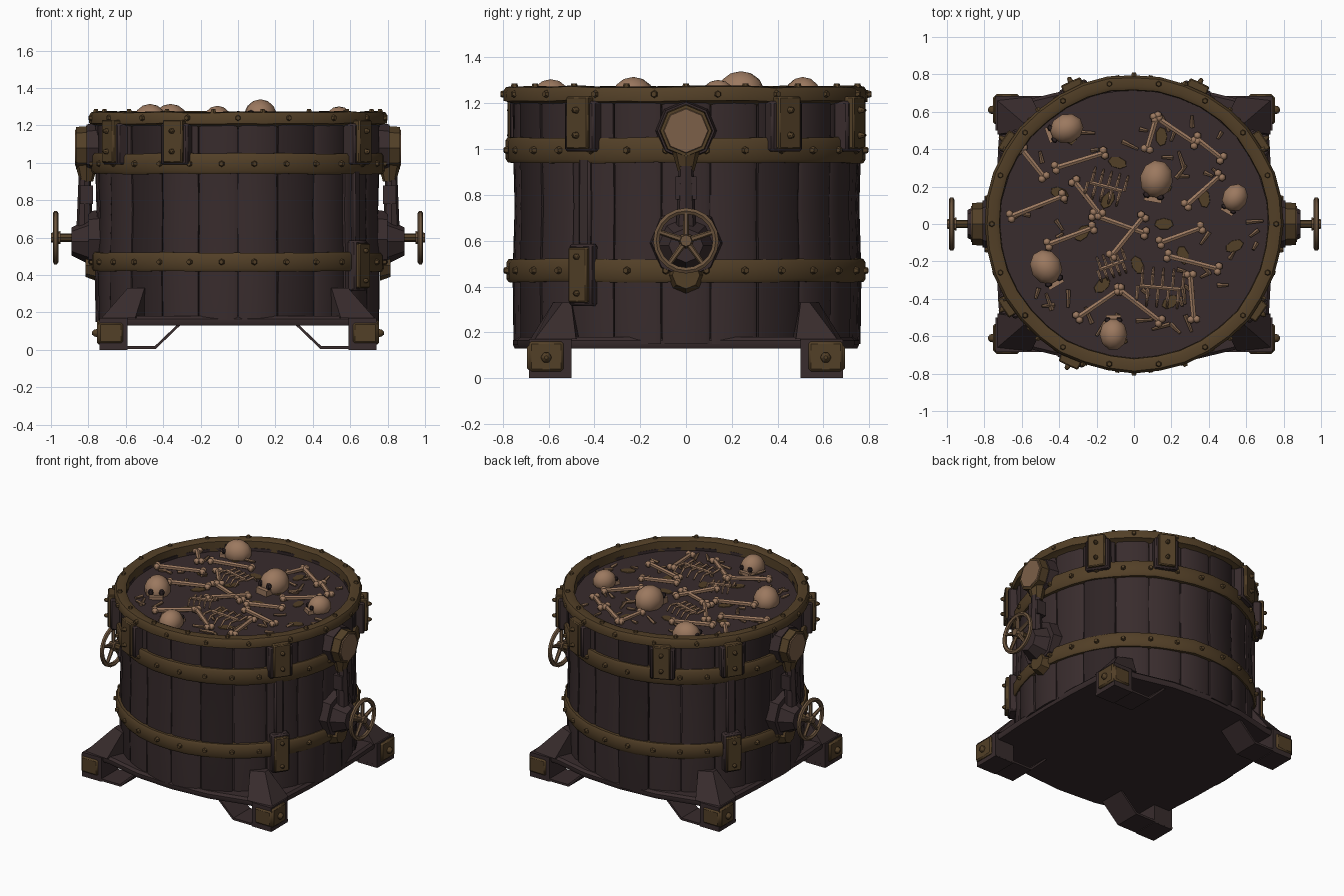
import bpy, bmesh, math, random
from math import sin, cos, pi, radians
from mathutils import Matrix, Vector

random.seed(4)
cube = bpy.data.objects.get("Cube")
if cube:
    bpy.data.objects.remove(cube, do_unlink=True)


def material(name, rgb):
    m = bpy.data.materials.new(name)
    m.use_nodes = True
    m.diffuse_color = (*rgb, 1)
    bsdf = m.node_tree.nodes["Principled BSDF"]
    bsdf.inputs["Base Color"].default_value = (*rgb, 1)
    bsdf.inputs["Roughness"].default_value = 0.9
    return m


WOOD = material("dark wood", (0.040, 0.025, 0.026))
SHADE = material("deep wood", (0.027, 0.017, 0.018))
BRASS = material("old brass", (0.085, 0.050, 0.020))
WORN = material("worn brass", (0.150, 0.090, 0.048))
BONE = material("old bone", (0.33, 0.19, 0.115))
DULL = material("dull bone", (0.20, 0.115, 0.065))


class Part:
    """Collects primitives into one named mesh."""

    def __init__(self, name, mat):
        self.name, self.mat, self.bm = name, mat, bmesh.new()

    def box(self, centre, size, turn=Matrix()):
        m = Matrix.Translation(centre) @ turn @ Matrix.Diagonal((*size, 1))
        return bmesh.ops.create_cube(self.bm, size=1, matrix=m)["verts"]

    def rod(self, a, b, r1, r2=None, sides=8):
        a, b = Vector(a), Vector(b)
        m = Matrix.Translation((a + b) / 2) @ (b - a).to_track_quat("Z", "Y").to_matrix().to_4x4()
        bmesh.ops.create_cone(self.bm, cap_ends=True, segments=sides, radius1=r1,
                              radius2=r1 if r2 is None else r2, depth=(b - a).length, matrix=m)

    def ball(self, centre, size, turn=Matrix(), u=8, v=5):
        m = Matrix.Translation(centre) @ turn @ Matrix.Diagonal((*size, 1))
        bmesh.ops.create_uvsphere(self.bm, u_segments=u, v_segments=v, radius=1, matrix=m)

    def loops(self, rows, closed=False, caps=False):
        """Skin rows of points, each row being a closed loop."""
        vs = [[self.bm.verts.new(p) for p in row] for row in rows]
        n = len(vs[0])
        for k in range(len(vs) if closed else len(vs) - 1):
            a, b = vs[k], vs[(k + 1) % len(vs)]
            for i in range(n):
                self.bm.faces.new((a[i], a[(i + 1) % n], b[(i + 1) % n], b[i]))
        if caps:
            self.bm.faces.new(vs[0][::-1])
            self.bm.faces.new(vs[-1])

    def lathe(self, profile, n=40, wobble=0.0):
        rows = []
        for k in range(n):
            a, w = 2 * pi * k / n, random.uniform(-wobble, wobble)
            rows.append([((r + w) * cos(a), (r + w) * sin(a), z + w) for r, z in profile])
        self.loops(rows, closed=True)

    def done(self, angle=35, bevel=0):
        bmesh.ops.recalc_face_normals(self.bm, faces=self.bm.faces)
        me = bpy.data.meshes.new(self.name)
        self.bm.to_mesh(me)
        self.bm.free()
        me.materials.append(self.mat)
        me.shade_smooth()
        me.set_sharp_from_angle(angle=radians(angle))
        ob = bpy.data.objects.new(self.name, me)
        bpy.context.collection.objects.link(ob)
        if bevel:
            mod = ob.modifiers.new("worn edges", "BEVEL")
            mod.width, mod.segments = bevel, 1
        return ob


def around(angle, r, z):
    return Vector((r * cos(angle), r * sin(angle), z))


# Drum wall of separate staves over a dark core
core = Part("drum_core", SHADE)
core.rod((0, 0, 0.15), (0, 0, 1.17), 0.735, sides=44)
core.done()
STAVES = 22
for name, mat, odd in (("staves", WOOD, 0), ("dark_staves", SHADE, 1)):
    p = Part(name, mat)
    for i in range(STAVES):
        if (i % 4 == 2) != bool(odd):
            continue
        grow = random.uniform(-0.006, 0.008)
        mid, half = 2 * pi * i / STAVES, pi / STAVES * 0.975
        rows = []
        for z, dr in ((0.15, 0), (0.45, 0.004), (0.75, -0.005), (1.0, 0.002), (1.22, 0.004)):
            r = 0.757 + grow + dr
            rows.append([around(mid + half * t, r - (0.008 if abs(t) == 1 else 0), z) for t in (-1, -0.8, 0, 0.8, 1)]
                        + [around(mid + half * t, 0.72, z) for t in (1, -1)])
        p.loops(rows, caps=True)
    p.done(30)

# Hoops, rim and the sunken top
rim = Part("rim", BRASS)
rim.lathe([(0.715, 1.17), (0.72, 1.265), (0.74, 1.275), (0.785, 1.27), (0.798, 1.25), (0.795, 1.21), (0.76, 1.2)], 36, 0.004)
rim.done(40)
for name, lo, hi in (("upper_hoop", 0.94, 1.05), ("lower_hoop", 0.42, 0.52)):
    hoop = Part(name, BRASS)
    hoop.lathe([(0.74, lo), (0.775, lo), (0.785, lo + 0.015), (0.785, hi - 0.015), (0.775, hi), (0.74, hi)], 36, 0.003)
    hoop.done(40)
top = Part("sunken_top", WOOD)
top.rod((0, 0, 1.15), (0, 0, 1.2), 0.73, sides=36)
top.done()

# Rivets on the hoops and the rim
rivets = Part("rivets", BRASS)
for r, z, n in ((0.78, 0.995, 28), (0.78, 0.47, 28), (0.79, 1.24, 18)):
    for i in range(n):
        a = 2 * pi * (i + 0.5) / n
        rivets.rod(around(a, r - 0.01, z), around(a, r + 0.02, z), 0.021, 0.012, 6)
for i in range(18):
    a = 2 * pi * i / 18
    rivets.rod(around(a, 0.76, 1.26), around(a, 0.76, 1.287), 0.02, 0.012, 6)
rivets.done()

# Clasps: hooks at the top, two long straps reaching the lower hoop
clasps, backing = Part("clasps", BRASS), Part("clasp_backing", WOOD)
for deg in (33, 65, 114, 147, 213, 245, 325):
    a, turn = radians(deg), Matrix.Rotation(radians(deg), 4, "Z")
    clasps.box(around(a, 0.80, 1.115), (0.07, 0.115, 0.23), turn)
    backing.box(around(a, 0.78, 1.10), (0.07, 0.16, 0.22), turn)
    for z in (1.06, 1.17):
        clasps.rod(around(a, 0.82, z), around(a, 0.86, z), 0.02, 0.012, 6)
    if deg in (147, 325):
        backing.box(around(a, 0.765, 0.72), (0.03, 0.06, 0.5), turn)
        backing.box(around(a, 0.78, 0.45), (0.06, 0.12, 0.27), turn)
        clasps.box(around(a, 0.80, 0.45), (0.06, 0.10, 0.24), turn)
        for z in (0.37, 0.53):
            clasps.rod(around(a, 0.82, z), around(a, 0.85, z), 0.018, 0.012, 6)
clasps.done(30, 0.012)
backing.done(30, 0.01)

# Base plate bulging between its clipped corners
quarter = [(0.74, 0), (0.735, 0.25), (0.72, 0.5), (0.72, 0.66), (0.55, 0.67), (0.28, 0.735), (0, 0.755)]
outline = quarter + [(-x, y) for x, y in quarter[-2::-1]]
outline += [(x, -y) for x, y in outline[-2:0:-1]]
base = Part("base_plate", WOOD)
base.loops([[(x * s, y * s, z) for x, y in outline] for z, s in ((0.13, 0.99), (0.145, 1), (0.165, 1), (0.18, 0.98))], caps=True)
base.done()

# Feet: thin bent plates with a capped end block and a gusset above
feet, caps, gussets = Part("feet", WOOD), Part("foot_caps", BRASS), Part("gussets", WOOD)
for sx in (-1, 1):
    for sy in (-1, 1):
        def at(x, y, z):
            return (sx * x, sy * y, z)
        path = [(0.74, 0.005), (0.44, 0.005), (0.31, 0.13), (0.325, 0.135), (0.445, 0.02), (0.74, 0.02)]
        feet.loops([[at(x, y, z) for x, z in path] for y in (0.5, 0.685)], caps=True)
        feet.box(at(0.665, 0.593, 0.085), (0.15, 0.185, 0.17))
        caps.box(at(0.715, 0.61, 0.095), (0.08, 0.15, 0.13))
        caps.box(at(0.68, 0.65, 0.09), (0.13, 0.09, 0.11))
        caps.rod(at(0.74, 0.61, 0.09), at(0.78, 0.61, 0.09), 0.03, 0.02, 6)
        foot = [(0.73, 0.48), (0.73, 0.66), (0.55, 0.68), (0.45, 0.45)]
        head = [(0.59, 0.50), (0.59, 0.54), (0.50, 0.58), (0.45, 0.45)]
        gussets.loops([[at(x, y, 0.17) for x, y in foot], [at(x, y, 0.33) for x, y in head]], caps=True)
feet.done()
caps.done(30, 0.01)
gussets.done()

# Valve assemblies on both sides
body, trim, wheel, face = (Part("valve_housings", WOOD), Part("valve_trim", BRASS),
                           Part("valve_wheels", WORN), Part("gauge_faces", DULL))
for s in (-1, 1):
    body.rod((s * 0.73, 0, 0.59), (s * 0.80, 0, 0.59), 0.16, 0.15)
    body.rod((s * 0.80, 0, 0.58), (s * 0.89, 0, 0.58), 0.12, 0.075)
    body.rod((s * 0.82, 0, 0.62), (s * 0.82, 0, 0.98), 0.045, 0.03)
    body.box((s * 0.81, 0, 0.83), (0.07, 0.09, 0.10))
    trim.rod((s * 0.81, 0, 0.9), (s * 0.81, 0, 0.99), 0.035, 0.06)
    trim.rod((s * 0.76, 0, 0.45), (s * 0.815, 0, 0.45), 0.08, 0.06)
    trim.rod((s * 0.75, 0, 1.08), (s * 0.865, 0, 1.08), 0.12, 0.112)
    body.rod((s * 0.74, 0, 1.08), (s * 0.81, 0, 1.08), 0.135, 0.125)
    face.rod((s * 0.862, 0, 1.08), (s * 0.871, 0, 1.08), 0.1, 0.095)
    trim.rod((s * 0.87, 0, 0.6), (s * 0.96, 0, 0.6), 0.022)
    wheel.rod((s * 0.95, 0, 0.6), (s * 1.0, 0, 0.6), 0.035, 0.025)
    ring = []
    for k in range(20):
        a = 2 * pi * k / 20
        ring.append([(s * 0.975 + 0.015 * cos(b), (0.13 + 0.015 * sin(b)) * cos(a), 0.6 + (0.13 + 0.015 * sin(b)) * sin(a))
                     for b in (0, pi / 3, 2 * pi / 3, pi, 4 * pi / 3, 5 * pi / 3)])
    wheel.loops(ring, closed=True)
    for k in range(5):
        a = 2 * pi * k / 5 + pi / 2
        wheel.rod((s * 0.975, 0, 0.6), (s * 0.975, 0.13 * cos(a), 0.6 + 0.13 * sin(a)), 0.014, 0.011, 6)
for p in (body, trim, wheel, face):
    p.done(40)

# Skulls: cranium, muzzle and sockets
skulls, sockets = Part("skulls", BONE), Part("eye_sockets", SHADE)
for x, y, z, r, deg in ((-.36, .51, 1.23, .085, 200), (.12, .24, 1.245, .095, 260), (-.47, -.23, 1.225, .09, 300),
                        (-.11, -.59, 1.225, .08, 90), (.54, .14, 1.23, .072, 240)):
    turn, d = Matrix.Rotation(radians(deg), 4, "Z"), around(radians(deg), 1, 0)
    c, side = Vector((x, y, z)), Vector((-d.y, d.x, 0))
    skulls.ball(c, (r * 1.1, r * 0.95, r), turn, 10, 7)
    skulls.box(c + d * r * 0.95 - Vector((0, 0, r * 0.35)), (r * 0.7, r, r * 0.6), turn)
    for k in (-1, 1):
        sockets.ball(c + d * r * 0.95 + side * k * r * 0.38 + Vector((0, 0, r * 0.15)), (r * 0.2, r * 0.24, r * 0.24), turn, 6, 4)
skulls.done(50)
sockets.done()

# Long bones with double knuckles
long_bones = Part("long_bones", BONE)
for x1, y1, x2, y2 in ((.12, .57, .33, .43), (.12, .57, .07, .4), (.33, .46, .47, .35), (.28, .1, .46, .26),
                       (-.42, .3, -.16, .38), (-.66, .04, -.38, .15), (-.46, -.11, -.22, -.02), (-.22, .05, .06, -.05),
                       (-.32, .23, -.18, .05), (.14, -.1, .36, -.02), (-.3, -.5, -.08, -.35), (-.08, -.35, .14, -.52),
                       (.3, -.27, .32, -.51), (.18, -.17, .45, -.24), (-.6, .4, -.48, .25), (-.12, -.17, .05, .04)):
    a, b = Vector((x1, y1, random.uniform(1.215, 1.235))), Vector((x2, y2, random.uniform(1.215, 1.235)))
    long_bones.rod(a, b, 0.017, 0.015, 6)
    across = (b - a).normalized().cross(Vector((0, 0, 1))) * 0.015
    for end in (a, b):
        for k in (-1, 1):
            long_bones.ball(end + across * k, (0.022, 0.022, 0.022), u=6, v=4)
long_bones.done(50)

# Rib cages: a spine and bent ribs
ribs = Part("rib_cages", BONE)
for x, y, deg, size in ((-.15, .2, -15, .09), (.14, -.34, -5, .11), (-.12, -.22, 20, .07)):
    turn = Matrix.Translation((x, y, 1.21)) @ Matrix.Rotation(radians(deg), 4, "Z")
    ribs.rod(turn @ Vector((-size, 0, 0.03)), turn @ Vector((size, 0, 0.03)), 0.012, sides=6)
    for k in range(5):
        u = size * (k / 2 - 1)
        for s in (-1, 1):
            pts = [turn @ Vector((u + 0.01 * s, s * size * w, h)) for w, h in ((0, .03), (.6, .035), (.95, 0))]
            ribs.rod(pts[0], pts[1], 0.009, sides=5)
            ribs.rod(pts[1], pts[2], 0.009, 0.005, 5)
ribs.done()

# Loose splinters and stained patches on the top
chips, stains = Part("bone_splinters", DULL), Part("stains", BRASS)
for i in range(46):
    c = around(random.uniform(0, 2 * pi), random.uniform(0.35, 0.67), 1.208)
    d = around(random.uniform(0, 2 * pi), random.uniform(0.02, 0.05), random.uniform(0, 0.01))
    chips.rod(c - d, c + d, 0.013, 0.008, 5)
for i in range(16):
    c = around(i * 2.4, 0.16 + 0.03 * i, 1.2)
    turn = Matrix.Rotation(i, 4, "Z")
    m = Matrix.Translation(c) @ turn @ Matrix.Diagonal((1, 0.6, 1, 1))
    bmesh.ops.create_cone(stains.bm, cap_ends=True, segments=7, radius1=0.055, radius2=0.05, depth=0.008, matrix=m)
chips.done()
stains.done()
